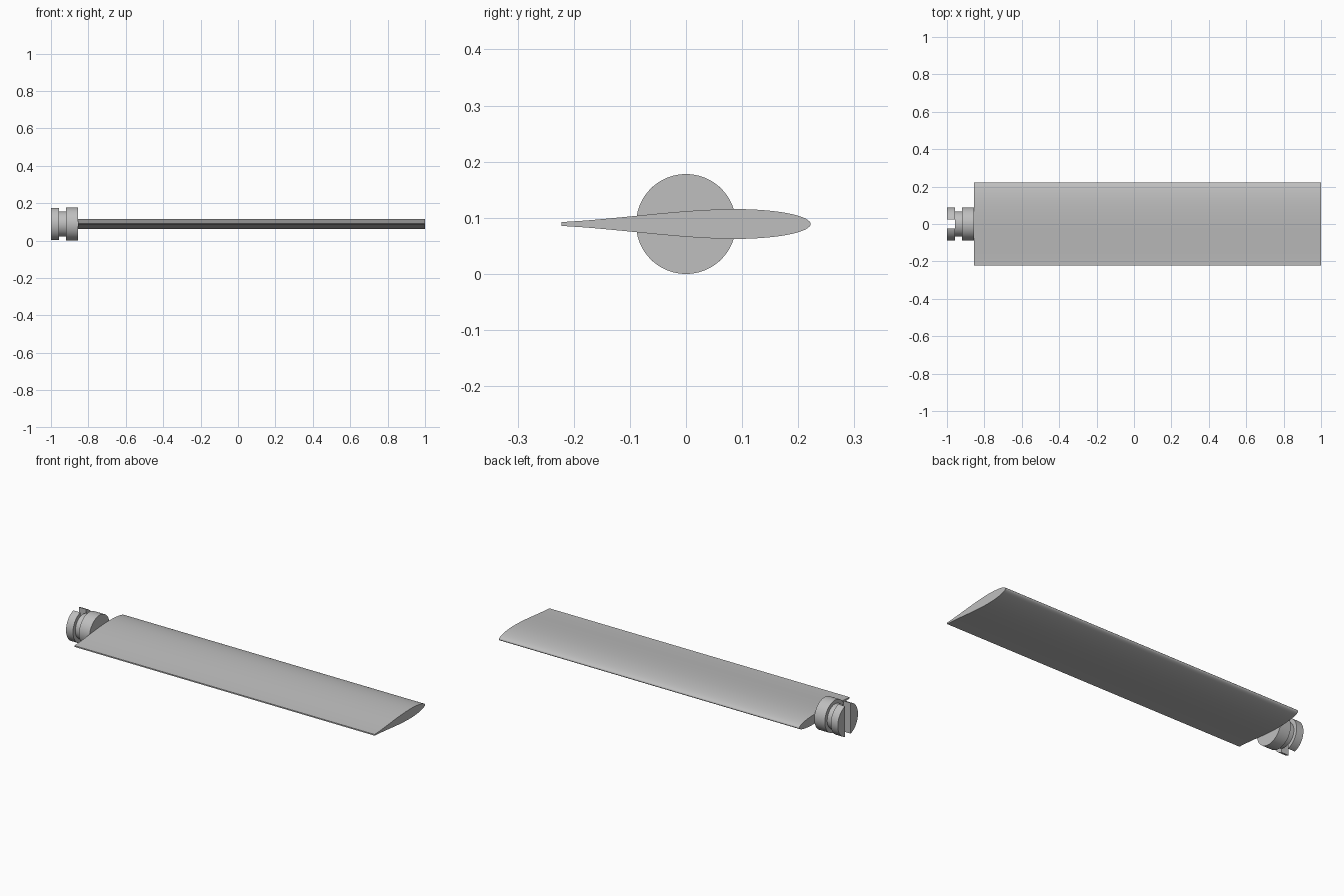
import bpy
import bmesh
from math import sin, cos, pi, sqrt, asin, radians

default = bpy.data.objects.get("Cube")
if default:
    bpy.data.objects.remove(default, do_unlink=True)

AXIS_Z = 0.089        # height of the blade axis
COLLAR_R = 0.089
NECK_R = 0.068
SLOT_HALF = 0.024

grey = bpy.data.materials.new("plain_grey")
grey.use_nodes = True
colour = (0.52, 0.52, 0.52, 1)
grey.diffuse_color = colour
grey.node_tree.nodes["Principled BSDF"].inputs["Base Color"].default_value = colour


def prism(name, outline, x0, x1):
    """Extrude a closed (y, z) outline along x, centred on the blade axis."""
    bm = bmesh.new()
    face = bm.faces.new([bm.verts.new((x0, y, AXIS_Z + z)) for y, z in outline])
    ends = bmesh.ops.extrude_face_region(bm, geom=[face])["geom"]
    verts = [v for v in ends if isinstance(v, bmesh.types.BMVert)]
    bmesh.ops.translate(bm, verts=verts, vec=(x1 - x0, 0, 0))
    bmesh.ops.recalc_face_normals(bm, faces=bm.faces)
    mesh = bpy.data.meshes.new(name)
    bm.to_mesh(mesh)
    bm.free()
    mesh.materials.append(grey)
    obj = bpy.data.objects.new(name, mesh)
    bpy.context.collection.objects.link(obj)
    bpy.ops.object.select_all(action="DESELECT")
    obj.select_set(True)
    bpy.context.view_layer.objects.active = obj
    bpy.ops.object.shade_smooth_by_angle(angle=radians(30))
    return obj


def arc(radius, start, end, steps):
    angles = [start + (end - start) * i / steps for i in range(steps + 1)]
    return [(radius * cos(a), radius * sin(a)) for a in angles]


# Blade: rounded leading edge at +y, tapering to a thin flat trailing edge
HALF_CHORD, CREST_Y, CREST_H, TAIL_H = 0.222, 0.09, 0.0265, 0.0035
STEPS = 24
upper = []
for i in range(STEPS + 1):
    t = 1 - i / STEPS
    upper.append((CREST_Y - (HALF_CHORD + CREST_Y) * t,
                  CREST_H - (CREST_H - TAIL_H) * t * t * (2.35 - 1.35 * t)))
nose = HALF_CHORD - CREST_Y
for i in range(1, STEPS):
    a = pi / 2 * i / STEPS
    upper.append((CREST_Y + nose * sin(a), CREST_H * cos(a)))
lower = [(y, -z) for y, z in reversed(upper)]
prism("blade", upper + [(HALF_CHORD, 0)] + lower, -0.855, 1.0)

# Root collar and the narrower neck behind it
for name, radius, x0, x1 in (("root_collar", COLLAR_R, -0.92, -0.855),
                             ("neck", NECK_R, -0.957, -0.92)):
    prism(name, arc(radius, 0, 2 * pi, 96)[:-1], x0, x1)

# End coupling: two disc segments with a vertical drive slot between them
edge = pi / 2 - asin(SLOT_HALF / COLLAR_R)
segment = arc(COLLAR_R, -edge, edge, 40)
for side, name in ((1, "coupling_jaw_back"), (-1, "coupling_jaw_front")):
    prism(name, [(side * y, z) for y, z in segment], -1.0, -0.957)
